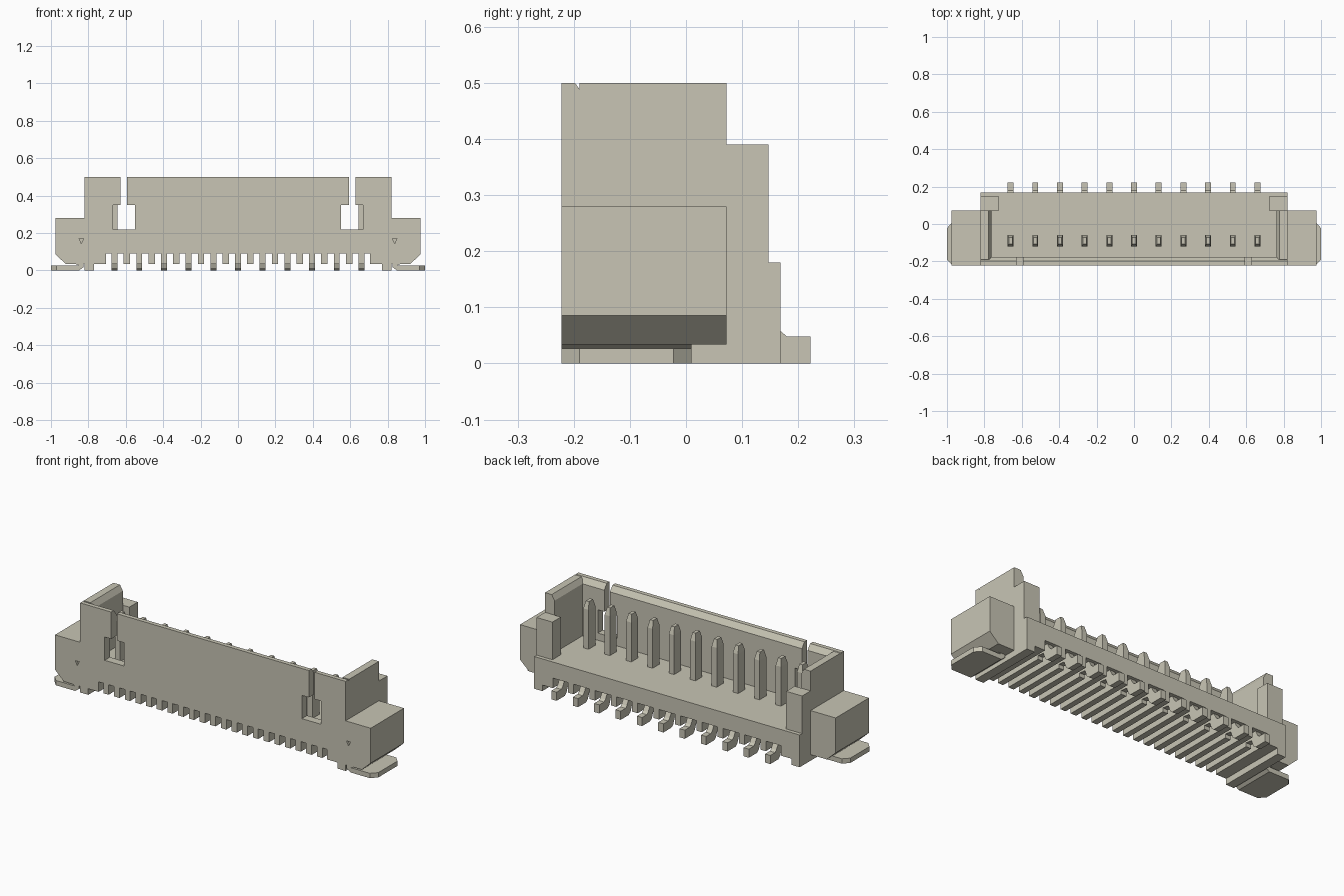
import bpy, bmesh
from mathutils import Vector

cube = bpy.data.objects.get("Cube")
if cube:
    bpy.data.objects.remove(cube, do_unlink=True)

mat = bpy.data.materials.new("warm_grey_plastic")
colour = (0.58, 0.56, 0.46, 1)
mat.use_nodes = True
mat.diffuse_color = colour
mat.node_tree.nodes["Principled BSDF"].inputs["Base Color"].default_value = colour

FRONT, BACK, SIDE_END = -0.222, 0.168, 0.072
HALF, FLOOR, TOP = 0.82, 0.18, 0.5
GROOVE, RIB = 0.09, 0.034
PITCH, PIN_W = 0.132, 0.032


def prism(name, pts, axis, a, b):
    """Extrude a 2D outline along an axis; the outline uses the other two axes in order."""
    def place(p, t):
        c = list(p)
        c.insert("xyz".index(axis), t)
        return Vector(c)
    bm = bmesh.new()
    lo = [bm.verts.new(place(p, a)) for p in pts]
    hi = [bm.verts.new(place(p, b)) for p in pts]
    bm.faces.new(lo)
    bm.faces.new(hi)
    n = len(pts)
    for i in range(n):
        j = (i + 1) % n
        bm.faces.new((lo[i], lo[j], hi[j], hi[i]))
    bmesh.ops.recalc_face_normals(bm, faces=bm.faces)
    mesh = bpy.data.meshes.new(name)
    bm.to_mesh(mesh)
    bm.free()
    mesh.materials.append(mat)
    ob = bpy.data.objects.new(name, mesh)
    bpy.context.collection.objects.link(ob)
    return ob


def box(name, x, y, z):
    return prism(name, [(x[0], y[0]), (x[1], y[0]), (x[1], y[1]), (x[0], y[1])], "z", *z)


def cut(ob, cutter):
    """Subtract a cutter, then discard it."""
    cutter.hide_render = True
    mod = ob.modifiers.new("cut", "BOOLEAN")
    mod.operation, mod.object, mod.solver = "DIFFERENCE", cutter, "EXACT"
    bpy.context.view_layer.objects.active = ob
    bpy.ops.object.modifier_apply(modifier=mod.name)
    bpy.data.objects.remove(cutter, do_unlink=True)


# Base with end feet and a rib between each pair of pins
outline = [(-HALF, FLOOR), (-HALF, 0), (-0.77, 0), (-0.77, RIB), (-0.705, RIB), (-0.705, GROOVE)]
for i in range(10):
    x = (i - 4.5) * PITCH
    h = 0.017
    outline += [(x - h, GROOVE), (x - h, RIB), (x + h, RIB), (x + h, GROOVE)]
outline += [(0.705, GROOVE), (0.705, RIB), (0.77, RIB), (0.77, 0), (HALF, 0), (HALF, FLOOR)]
prism("base", outline, "y", FRONT, BACK)

# Front wall with inner lead-in chamfer, windows and slits
front = prism("front_wall", [(FRONT, FLOOR), (-0.176, FLOOR), (-0.176, 0.47),
                             (-0.198, TOP), (FRONT, TOP)], "x", -HALF, HALF)
for s in (-1, 1):
    window = [(0.55, 0.22), (0.668, 0.22), (0.668, 0.35), (0.628, 0.35),
              (0.628, 0.6), (0.593, 0.6), (0.593, 0.35), (0.55, 0.35)]
    cut(front, prism("window_cutter", [(s * x, z) for x, z in window], "y", -0.3, -0.1))

for s, side in ((-1, "right"), (1, "left")):
    def mx(pts):
        return [(s * x, v) for x, v in pts]

    # Side wall with lead-in chamfer
    prism(side + "_wall", mx([(HALF, FLOOR), (HALF, TOP), (0.779, TOP), (0.762, 0.47),
                              (0.762, FLOOR)]), "y", -0.19, SIDE_END)
    # Rear corner post
    box(side + "_corner_post", sorted((s * 0.722, s * HALF)), (SIDE_END, 0.147), (FLOOR, 0.39))

    # Outer ear with sloped underside and a small triangular dent
    ear = prism(side + "_ear", mx([(HALF, RIB), (0.92, RIB), (0.975, 0.085),
                                   (0.975, 0.28), (HALF, 0.28)]), "y", FRONT, SIDE_END)
    cut(ear, prism("dent_cutter", mx([(0.825, 0.17), (0.85, 0.17), (0.838, 0.145)]),
                   "y", -0.3, FRONT + 0.012))

    # Solder tab with clipped outer corners, and its upright inside the ear
    prism(side + "_solder_tab", mx([(0.85, FRONT), (0.97, FRONT), (1, -0.19), (1, -0.022),
                                    (0.97, 0.01), (0.85, 0.01)]), "z", 0, 0.027)
    prism(side + "_tab_bend", mx([(0.85, 0), (0.85, 0.027), (0.868, RIB), (0.826, RIB),
                                  (0.826, 0.018)]), "y", FRONT, 0.01)

# Pins: tapered contact, rib underneath and bent solder tail
for i in range(11):
    x = (i - 5) * PITCH
    xr = (x - PIN_W / 2, x + PIN_W / 2)
    pin = box(f"pin_{i + 1}", xr, (-0.12, -0.06), (FLOOR, 0.4))
    bm = bmesh.new()
    bm.from_mesh(pin.data)
    top = max(bm.faces, key=lambda f: f.calc_center_median().z)
    tip = bmesh.ops.extrude_face_region(bm, geom=[top])["geom"]
    for v in (g for g in tip if isinstance(g, bmesh.types.BMVert)):
        v.co = (x + (v.co.x - x) * 0.6, -0.09 + (v.co.y + 0.09) * 0.6, 0.44)
    bmesh.ops.delete(bm, geom=[top], context="FACES_ONLY")
    bmesh.ops.recalc_face_normals(bm, faces=bm.faces)
    bm.to_mesh(pin.data)
    bm.free()
    box(f"pin_rib_{i + 1}", xr, (FRONT, 0.08), (RIB, GROOVE))
    prism(f"pin_tail_{i + 1}", [(0.222, 0), (0.222, 0.048), (0.18, 0.048), (0.168, 0.058),
                                (0.15, GROOVE), (0.08, GROOVE), (0.08, 0.055), (0.12, 0.05),
                                (0.135, 0.012), (0.15, 0)], "x", *xr)
